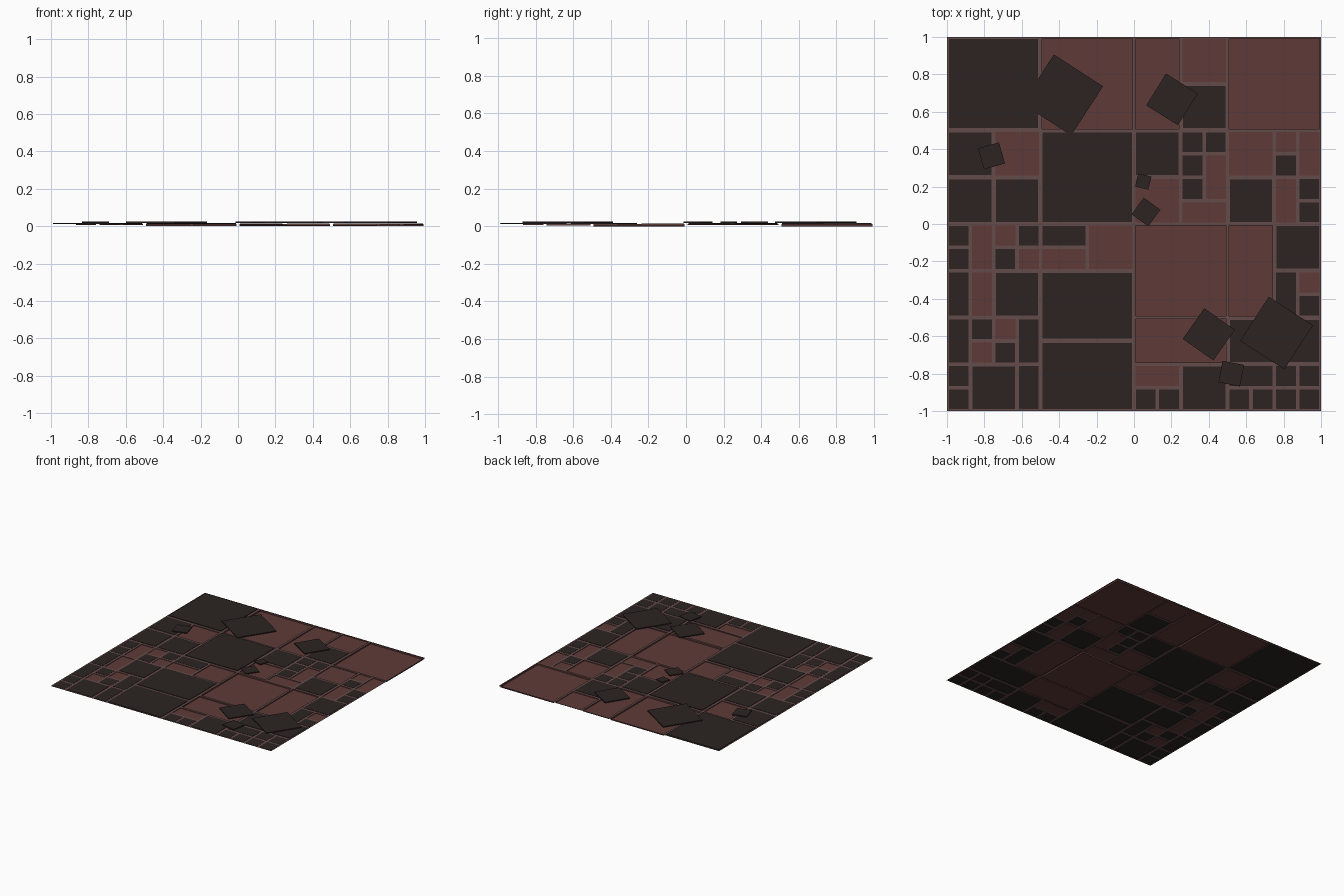
import bpy, bmesh, math
from mathutils import Matrix, Vector

if "Cube" in bpy.data.objects:
    bpy.data.objects.remove(bpy.data.objects["Cube"])

CELL = 0.125          # the floor is laid out on a 16 x 16 grid
SHEET_Z = 0.012       # height of the joint strips
PLATE_Z = (0.018, 0.025)


def material(name, rgb):
    m = bpy.data.materials.new(name)
    m.diffuse_color = (*rgb, 1)
    m.use_nodes = True
    m.node_tree.nodes["Principled BSDF"].inputs["Base Color"].default_value = m.diffuse_color
    return m


FRAME = material("joint_brown", (0.125, 0.070, 0.066))
RED = material("panel_red", (0.112, 0.043, 0.040))
DARK = material("panel_dark", (0.025, 0.017, 0.016))

# panels grouped by (width, height) in cells; positions are (column, row from the back)
dark_small = {
    (1, 1): [(10, 4), (11, 4), (10, 5), (10, 6), (14, 5), (15, 6), (15, 7),
             (0, 8), (0, 9), (3, 8), (2, 9), (1, 12), (2, 13), (0, 14), (0, 15),
             (15, 11), (8, 15), (9, 15), (12, 15), (13, 15),
             (14, 14), (15, 14), (14, 15), (15, 15)],
    (1, 2): [(0, 10), (0, 12), (3, 12), (3, 14), (14, 10)],
    (2, 1): [(4, 8), (12, 14)],
}
dark_large = {
    (2, 2): [(0, 4), (0, 6), (2, 6), (10, 2), (8, 4), (12, 6), (2, 10),
             (1, 14), (14, 8), (10, 14)],
    (4, 4): [(0, 0), (4, 4)],
    (4, 3): [(4, 10), (4, 13)],
    (4, 2): [(12, 12)],
}
red_panels = {
    (1, 1): [(14, 4), (2, 8), (3, 9), (1, 13), (2, 12), (15, 10)],
    (1, 2): [(11, 5), (15, 4), (14, 6), (1, 8), (1, 10)],
    (2, 1): [(10, 7), (4, 9), (8, 14)],
    (2, 2): [(2, 4), (10, 0), (8, 6), (12, 4), (6, 8)],
    (2, 4): [(8, 0), (12, 8)],
    (4, 4): [(4, 0), (12, 0), (8, 8)],
    (4, 2): [(8, 12)],
}


def rect(bm, x0, y0, x1, y1, z):
    return [bm.verts.new(p) for p in
            ((x0, y0, z), (x1, y0, z), (x1, y1, z), (x0, y1, z))]


def ring(bm, a, b):
    for i in range(4):
        j = (i + 1) % 4
        bm.faces.new((a[i], a[j], b[j], b[i]))


def finish(bm, name, mat):
    me = bpy.data.meshes.new(name)
    bm.to_mesh(me)
    bm.free()
    ob = bpy.data.objects.new(name, me)
    me.materials.append(mat)
    bpy.context.collection.objects.link(ob)


joints = bmesh.new()


def panels(bm, groups, inset, offset):
    """Joint strip round each cell, then a panel stepped up or down from it."""
    for (w, h), spots in groups.items():
        dz = offset * min(1, math.sqrt(w * h) / 4)
        for c, r in spots:
            x0, y1 = -1 + c * CELL, 1 - r * CELL
            x1, y0 = x0 + w * CELL, y1 - h * CELL
            inner = (x0 + inset, y0 + inset, x1 - inset, y1 - inset)
            ring(joints, rect(joints, x0, y0, x1, y1, SHEET_Z),
                 rect(joints, *inner, SHEET_Z))
            rim = rect(bm, *inner, SHEET_Z)
            face = rect(bm, *inner, SHEET_Z + dz)
            ring(bm, rim, face)
            bm.faces.new(face)


# raised dark panels
dark = bmesh.new()
panels(dark, dark_small, 0.010, 0.005)
panels(dark, dark_large, 0.012, 0.005)
finish(dark, "dark_panels", DARK)

# recessed red panels
red = bmesh.new()
panels(red, red_panels, 0.009, -0.012)
finish(red, "red_panels", RED)

# joint strips between all panels
bmesh.ops.remove_doubles(joints, verts=joints.verts, dist=1e-5)
finish(joints, "joint_strips", FRAME)

# loose turned plates lying on top: x, y, side, angle
loose = [
    (-0.382, 0.690, 0.313, -33), (0.203, 0.666, 0.200, -32),
    (-0.762, 0.364, 0.117, 16), (0.050, 0.227, 0.072, -14),
    (0.064, 0.064, 0.110, -36), (0.400, -0.590, 0.200, -35),
    (0.762, -0.583, 0.281, -33), (0.520, -0.800, 0.117, -11),
]
for x, y, side, angle in loose:
    bm = bmesh.new()
    lo, hi = PLATE_Z
    m = (Matrix.Translation((x, y, (lo + hi) / 2))
         @ Matrix.Rotation(math.radians(angle), 4, 'Z')
         @ Matrix.Diagonal(Vector((side, side, hi - lo, 1))))
    bmesh.ops.create_cube(bm, size=1, matrix=m)
    finish(bm, "loose_plate", DARK)
